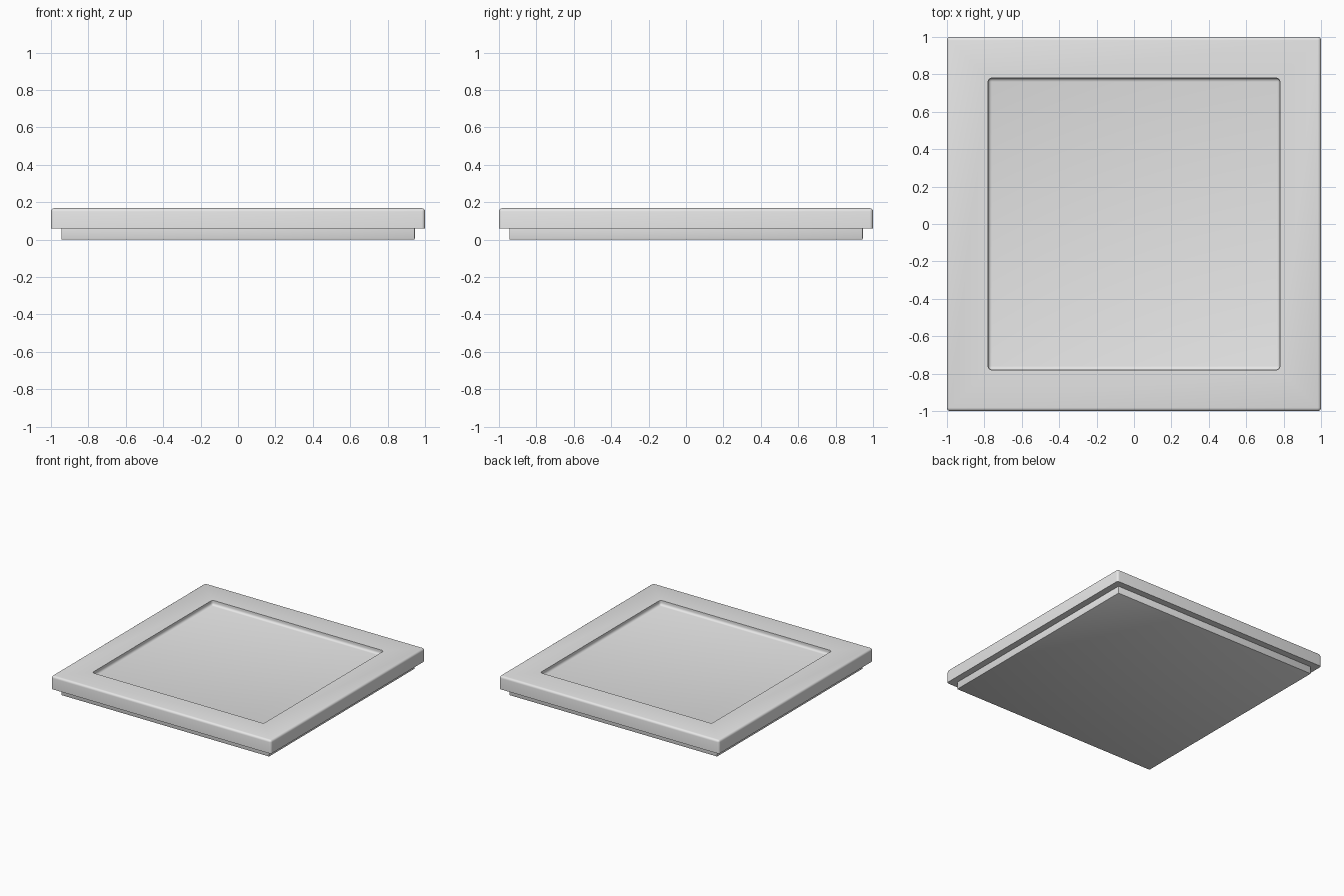
import bpy, bmesh
from mathutils import Matrix

cube = bpy.data.objects.get("Cube")
if cube:
    bpy.data.objects.remove(cube, do_unlink=True)

grey = bpy.data.materials.new("plain grey")
grey.use_nodes = True
grey.diffuse_color = (0.8, 0.8, 0.8, 1)
grey.node_tree.nodes["Principled BSDF"].inputs["Base Color"].default_value = grey.diffuse_color


def rounded_box(name, half, z0, z1, radius, keep_sharp_z=None, segments=4):
    """Square box with rounded edges; edges lying at keep_sharp_z stay sharp."""
    bm = bmesh.new()
    bmesh.ops.create_cube(bm, size=1, matrix=Matrix.Translation((0, 0, (z0 + z1) / 2))
                          @ Matrix.Diagonal((half * 2, half * 2, z1 - z0, 1)))
    edges = [e for e in bm.edges if keep_sharp_z is None
             or any(abs(v.co.z - keep_sharp_z) > 1e-4 for v in e.verts)]
    bmesh.ops.bevel(bm, geom=edges, offset=radius, segments=segments,
                    profile=0.5, affect='EDGES')
    mesh = bpy.data.meshes.new(name)
    bm.to_mesh(mesh)
    bm.free()
    mesh.materials.append(grey)
    obj = bpy.data.objects.new(name, mesh)
    bpy.context.collection.objects.link(obj)
    return obj


def select_only(obj):
    bpy.ops.object.select_all(action='DESELECT')
    obj.select_set(True)
    bpy.context.view_layer.objects.active = obj


# Stepped-in foot and the wide slab above it
base_plinth = rounded_box("base_plinth", 0.945, 0, 0.06, 0.006, keep_sharp_z=0.06, segments=2)
top_slab = rounded_box("top_slab", 1.0, 0.06, 0.168, 0.018, keep_sharp_z=0.06)

# Shallow tray with a filleted floor, cut into the slab
cutter = rounded_box("tray_cutter", 0.78, 0.13, 0.3, 0.02)
cutter.hide_render = True
cut = top_slab.modifiers.new("tray", 'BOOLEAN')
cut.operation = 'DIFFERENCE'
cut.solver = 'EXACT'
cut.object = cutter
select_only(top_slab)
bpy.ops.object.modifier_apply(modifier=cut.name)
bpy.data.objects.remove(cutter, do_unlink=True)

# Smooth the rounded edges, keep the real corners crisp
for part in (base_plinth, top_slab):
    select_only(part)
    bpy.ops.object.shade_smooth_by_angle(angle=0.6)
